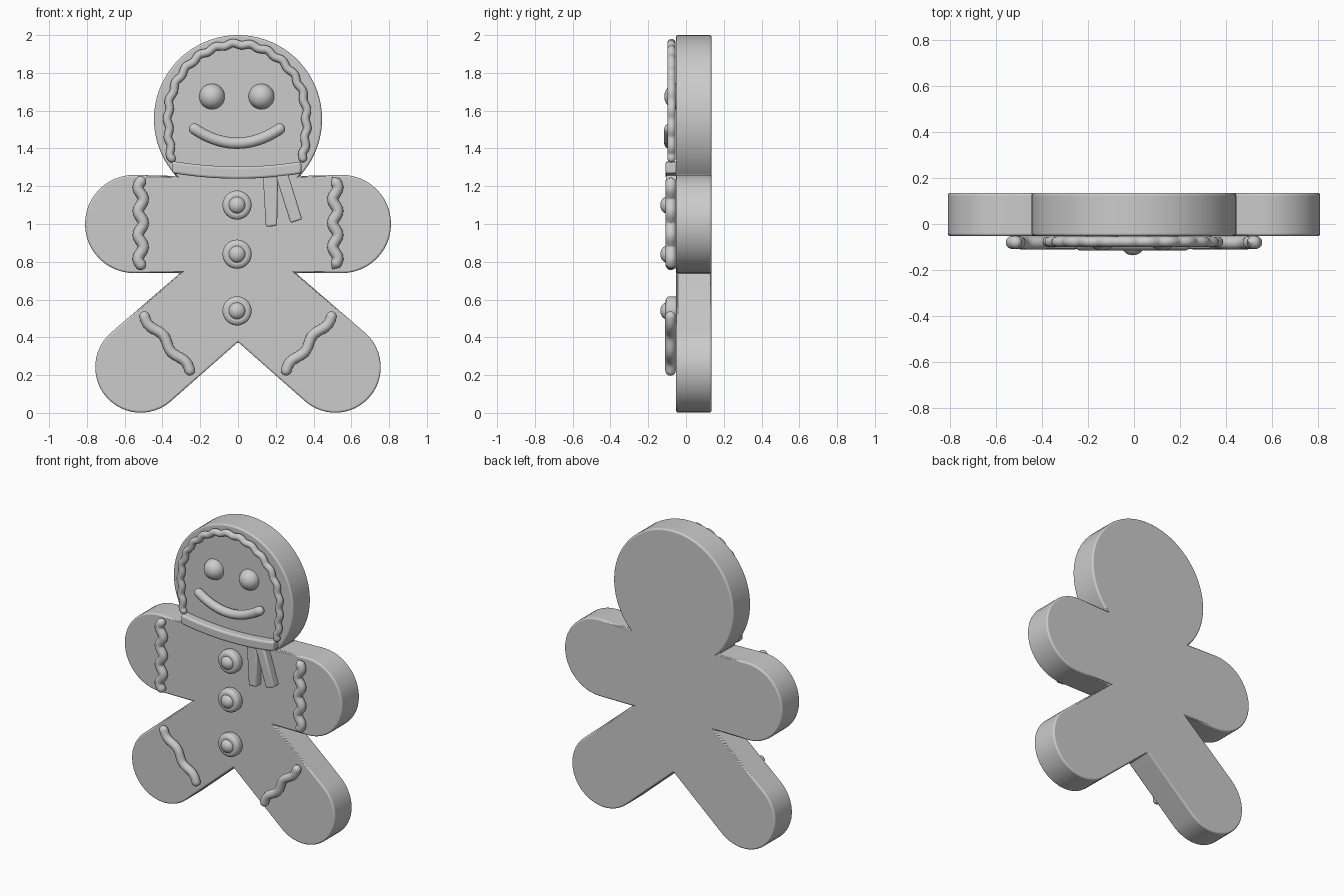
import bpy, bmesh
from math import sin, cos, pi, radians, sqrt, hypot, acos

if "Cube" in bpy.data.objects:
    bpy.data.objects.remove(bpy.data.objects["Cube"])


def finish(ob, angle=35):
    bpy.ops.object.select_all(action='DESELECT')
    ob.select_set(True)
    bpy.context.view_layer.objects.active = ob
    bpy.ops.object.shade_smooth_by_angle(angle=radians(angle))
    return ob


def prism(name, pts, y0, y1, bevel):
    """Extrude an (x, z) outline from y0 to y1 with softened edges."""
    bm = bmesh.new()
    face = bm.faces.new([bm.verts.new((x, y0, z)) for x, z in pts])
    ext = bmesh.ops.extrude_face_region(bm, geom=[face])
    for v in ext['geom']:
        if isinstance(v, bmesh.types.BMVert):
            v.co.y = y1
    bmesh.ops.recalc_face_normals(bm, faces=bm.faces)
    me = bpy.data.meshes.new(name)
    bm.to_mesh(me)
    bm.free()
    ob = bpy.data.objects.new(name, me)
    bpy.context.collection.objects.link(ob)
    mod = ob.modifiers.new('soft_edges', 'BEVEL')
    mod.width, mod.segments = bevel, 3
    mod.limit_method, mod.angle_limit = 'ANGLE', radians(35)
    return finish(ob, 40)


def tube(name, pts, r, y, pointed=False):
    """Icing strand along an (x, z) path with rounded or pointed ends."""
    def cap(a, b):
        d = hypot(a[0] - b[0], a[1] - b[1])
        ux, uz = (a[0] - b[0]) / d, (a[1] - b[1]) / d
        out = []
        for t in (0.35, 0.65, 0.87, 0.98):
            rad = 1 - t if pointed else sqrt(1 - t * t)
            out.append((a[0] + ux * r * t, a[1] + uz * r * t, rad))
        return out
    path = cap(pts[0], pts[1])[::-1] + [(x, z, 1) for x, z in pts] + cap(pts[-1], pts[-2])
    cu = bpy.data.curves.new(name, 'CURVE')
    cu.dimensions = '3D'
    cu.bevel_depth, cu.bevel_resolution, cu.use_fill_caps = r, 4, True
    sp = cu.splines.new('POLY')
    sp.points.add(len(path) - 1)
    for p, (x, z, rad) in zip(sp.points, path):
        p.co, p.radius = (x, y, z, 1), rad
    ob = bpy.data.objects.new(name, cu)
    bpy.context.collection.objects.link(ob)
    bpy.ops.object.select_all(action='DESELECT')
    ob.select_set(True)
    bpy.context.view_layer.objects.active = ob
    bpy.ops.object.convert(target='MESH')
    return finish(bpy.context.object, 60)


def wavy(a, b, waves, amp, n=48):
    dx, dz = b[0] - a[0], b[1] - a[1]
    d = hypot(dx, dz)
    out = []
    for i in range(n + 1):
        t = i / n
        w = amp * sin(2 * pi * waves * t)
        out.append((a[0] + dx * t - dz / d * w, a[1] + dz * t + dx / d * w))
    return out


def dome(name, x, y, z, r, depth):
    bpy.ops.mesh.primitive_uv_sphere_add(segments=32, ring_count=16, radius=1,
                                         location=(x, y, z), rotation=(pi / 2, 0, 0))
    ob = bpy.context.object
    ob.name = name
    ob.scale = (r, r, depth)
    return finish(ob, 60)


def arc(cx, cz, r, a0, a1, n):
    return [(cx + r * cos(a0 + (a1 - a0) * i / n), cz + r * sin(a0 + (a1 - a0) * i / n))
            for i in range(n + 1)]


# Biscuit body: right half outline from the crown down to the crotch, then mirrored
neck = -acos(0.328 / 0.445)
half = arc(0, 1.555, 0.445, pi / 2, neck, 28)
half += arc(0.55, 1.0, 0.26, pi / 2, -pi / 2, 24)
half += [(0.307, 0.74)]
half += arc(0.515, 0.242, 0.241, radians(49), radians(-131), 24)
half += [(0, 0.375)]
outline = half + [(-x, z) for x, z in half[-2:0:-1]]
prism('biscuit_body', outline, -0.052, 0.135, 0.01)

# Eyes
for side, x in (('left', -0.138), ('right', 0.124)):
    dome('eye_' + side, x, -0.05, 1.675, 0.068, 0.065)

# Smile
tube('smile', [(-0.005 + 0.225 * t, 1.428 + 0.075 * t * t)
               for t in [i / 16 - 1 for i in range(33)]], 0.03, -0.086)

# Buttons: flat disc with a dome on top
for i, z in enumerate((1.10, 0.84, 0.54)):
    prism(f'button_rim_{i + 1}', arc(-0.005, z, 0.077, 0, 2 * pi, 40)[:-1], -0.108, -0.04, 0.022)
    dome(f'button_dome_{i + 1}', -0.005, -0.1, z, 0.045, 0.036)

# Icing around the head
hair = []
for i in range(161):
    a = radians(214 - 248 * i / 160)
    w = 0.006 * sin(i / 160 * 2 * pi * 17)
    rx, rz = 0.366 + w, 0.388 + w
    x, z = rx * cos(a), 1.565 + rz * sin(a)
    if sin(a) < 0:
        x = (rx - 0.06 * sin(a) ** 2) * (1 if cos(a) > 0 else -1)
    hair.append((x - 0.004, z))
tube('head_icing', hair, 0.022, -0.077)

# Icing on the arms and legs
for side, s in (('left', -1), ('right', 1)):
    tube('arm_icing_' + side, wavy((s * 0.515, 1.225), (s * 0.515, 0.785), 3.5, 0.014 * s),
         0.029, -0.08, pointed=s > 0)
    tube('leg_icing_' + side, wavy((s * 0.495, 0.51), (s * 0.255, 0.225), 2, 0.012 * s),
         0.028, -0.082)

# Scarf: curved band and two hanging tails
def band(off):
    return [(x, 1.272 + off + 0.028 * (abs(x) / 0.34) ** 2)
            for x in [-0.35 + 0.685 * i / 20 for i in range(21)]]


prism('scarf_band', band(0.032) + band(-0.032)[::-1], -0.108, -0.045, 0.012)
prism('scarf_tail_inner', [(0.132, 1.26), (0.212, 1.26), (0.207, 0.99), (0.147, 0.985)],
      -0.1, -0.045, 0.01)
prism('scarf_tail_outer', [(0.2, 1.255), (0.265, 1.265), (0.34, 1.025), (0.278, 1.005)],
      -0.105, -0.045, 0.01)
